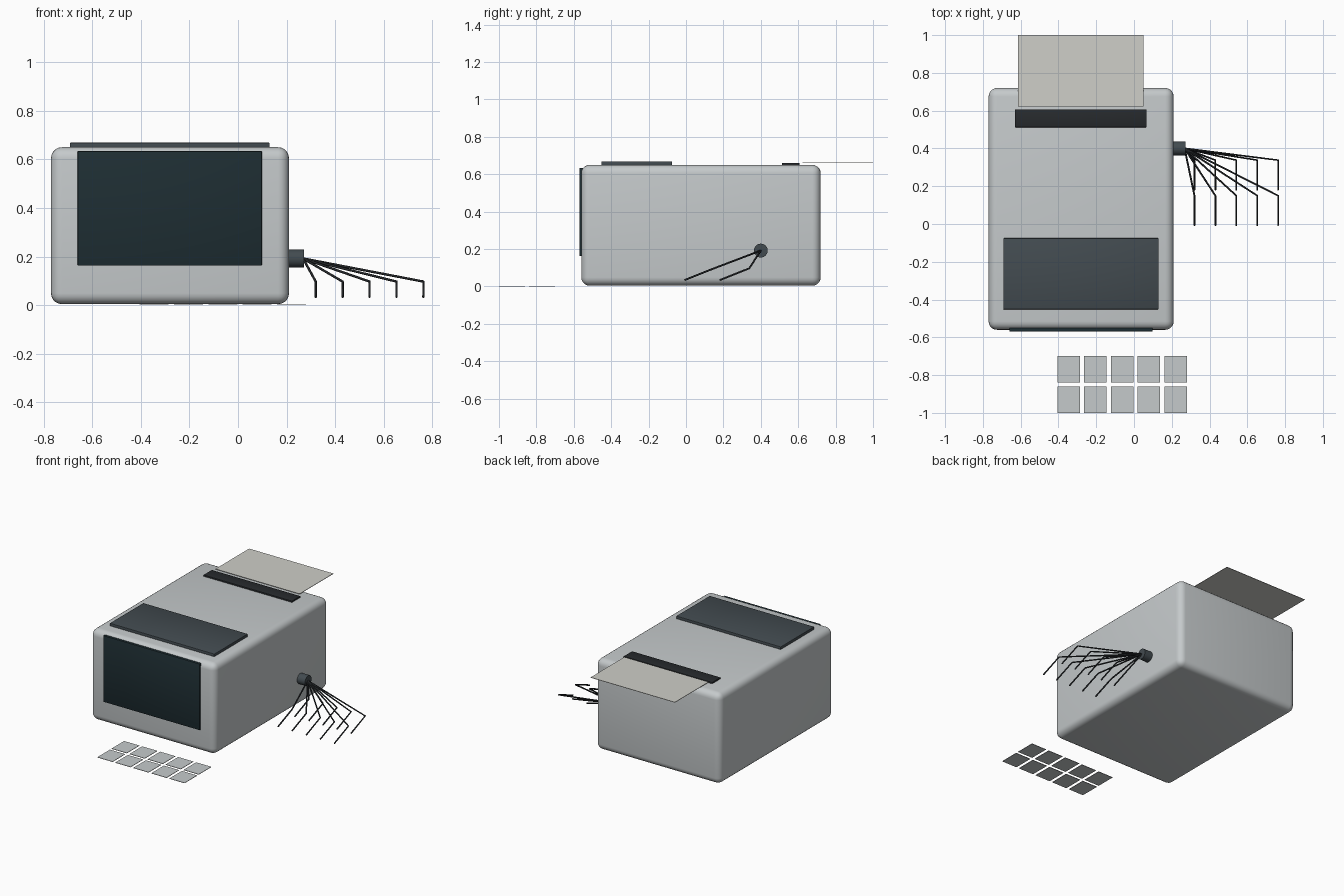
import bpy, bmesh
from math import radians
from mathutils import Matrix

if "Cube" in bpy.data.objects:
    bpy.data.objects.remove(bpy.data.objects["Cube"])


def material(name, rgb):
    m = bpy.data.materials.new(name)
    m.diffuse_color = (*rgb, 1)
    m.use_nodes = True
    m.node_tree.nodes["Principled BSDF"].inputs["Base Color"].default_value = m.diffuse_color
    return m


SHELL = material("shell_grey", (0.56, 0.59, 0.60))
DARK = material("dark_glass", (0.013, 0.027, 0.033))
LID = material("lid_grey", (0.055, 0.07, 0.08))
BLACK = material("black", (0.02, 0.023, 0.026))
PAPER = material("paper", (0.62, 0.62, 0.58))


def finish(ob, mat):
    ob.data.materials.append(mat)
    bpy.context.view_layer.objects.active = ob
    ob.select_set(True)
    bpy.ops.object.shade_smooth_by_angle(angle=radians(35))
    ob.select_set(False)
    return ob


def new_object(name, bm, mat):
    me = bpy.data.meshes.new(name)
    bm.to_mesh(me)
    bm.free()
    ob = bpy.data.objects.new(name, me)
    bpy.context.collection.objects.link(ob)
    return finish(ob, mat)


def box(name, x, y, z, mat, bevel=0, segments=2):
    """Box from (min, max) ranges with optionally rounded edges."""
    bm = bmesh.new()
    bmesh.ops.create_cube(bm, size=1)
    for v in bm.verts:
        v.co = [r[0] if c < 0 else r[1] for c, r in zip(v.co, (x, y, z))]
    if bevel:
        bmesh.ops.bevel(bm, geom=bm.edges[:], offset=bevel, segments=segments,
                        profile=0.5, affect='EDGES')
    return new_object(name, bm, mat)


# Rounded main housing
box("housing", (-0.77, 0.21), (-0.56, 0.72), (0.004, 0.65), SHELL, 0.045, 5)

# Front window, top lid and rear feed slot
box("front_window", (-0.66, 0.098), (-0.57, -0.55), (0.163, 0.634), DARK, 0.003)
box("top_lid", (-0.692, 0.13), (-0.452, -0.075), (0.64, 0.669), LID, 0.004)
box("feed_slot", (-0.63, 0.066), (0.512, 0.606), (0.64, 0.66), BLACK, 0.002)

# Sheet coming out at the back
box("paper_sheet", (-0.613, 0.049), (0.622, 1.0), (0.662, 0.665), PAPER)

# Loose tiles lying in front, two rows of five
for row in range(2):
    for col in range(5):
        x, y = -0.405 + 0.1415 * col, -1.0 + 0.16 * row
        box(f"tile_{row}_{col}", (x, x + 0.119), (y, y + 0.14), (0, 0.003), SHELL)

# Cable hub on the right side
bm = bmesh.new()
bmesh.ops.create_cone(bm, cap_ends=True, segments=24, radius1=0.037, radius2=0.037,
                      depth=0.075,
                      matrix=Matrix.Translation((0.2345, 0.4, 0.192))
                      @ Matrix.Rotation(radians(90), 4, 'Y'))
new_object("cable_hub", bm, LID)

# Bent wires fanning out of the hub, two rows of five
for row, y in enumerate((0.338, 0.15)):
    for col in range(5):
        x = 0.32 + 0.1108 * col
        curve = bpy.data.curves.new("wire", 'CURVE')
        curve.dimensions = '3D'
        curve.bevel_depth = 0.005
        curve.bevel_resolution = 2
        curve.use_fill_caps = True
        path = curve.splines.new('POLY')
        path.points.add(2)
        for p, co in zip(path.points, ((0.268, 0.4, 0.192), (x, y, 0.097),
                                       (x, y - 0.158, 0.034))):
            p.co = (*co, 1)
        ob = bpy.data.objects.new(f"wire_{row}_{col}", curve)
        bpy.context.collection.objects.link(ob)
        curve.materials.append(BLACK)
